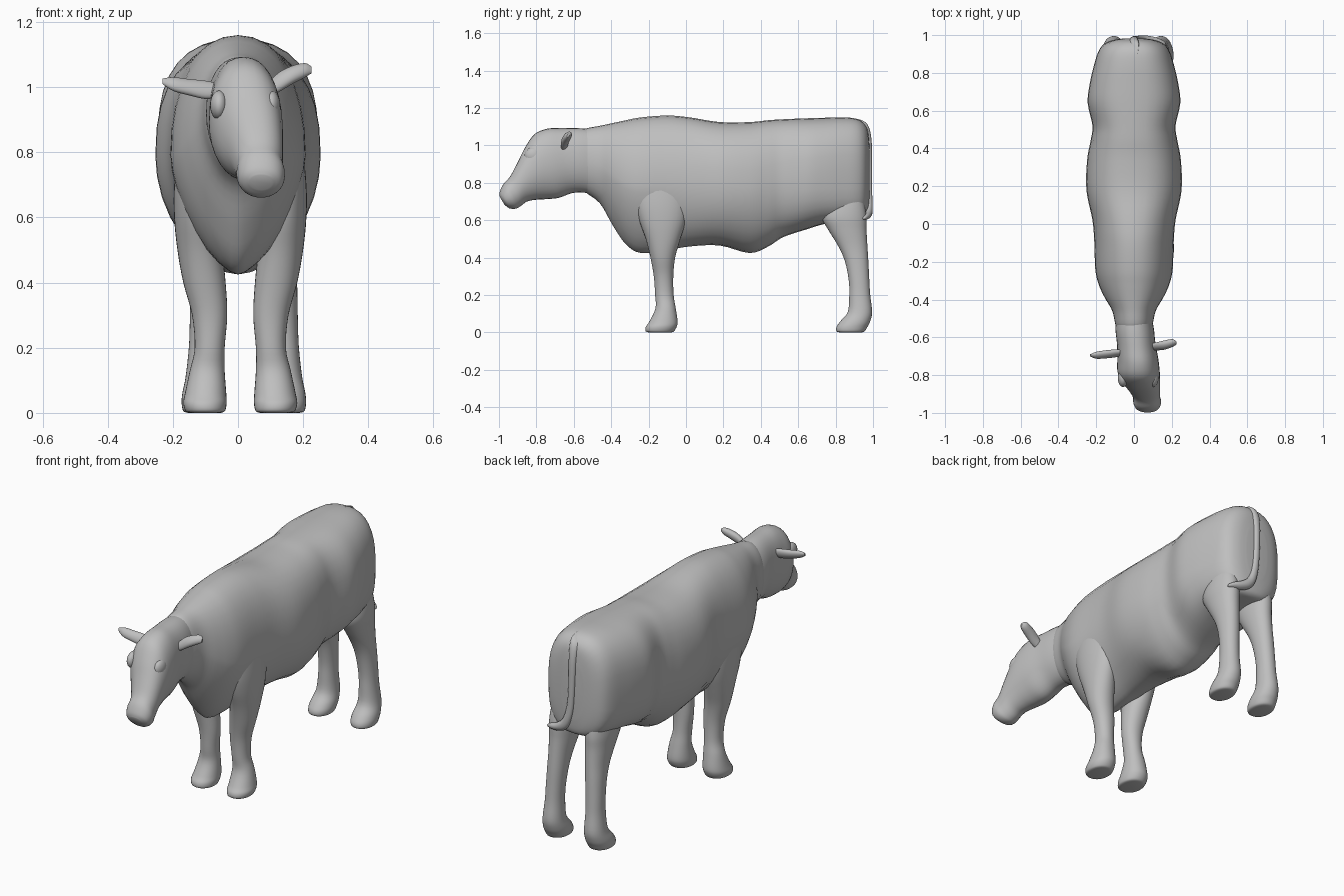
import bpy, bmesh, math
from mathutils import Vector

coat = bpy.data.materials.new("grey_coat")
coat.diffuse_color = (0.52, 0.52, 0.52, 1)
SEG = 32


def spow(v, p):
    return math.copysign(abs(v) ** p, v)


def smooth_rows(rows, steps):
    """Catmull-Rom interpolation between ring descriptions."""
    out = []
    for i in range(len(rows) - 1):
        a, b, c, d = (rows[max(0, i - 1)], rows[i], rows[i + 1],
                      rows[min(len(rows) - 1, i + 2)])
        for s in range(steps):
            t = s / steps
            out.append([0.5 * (2 * q + (r - p) * t + (2 * p - 5 * q + 4 * r - w) * t * t
                               + (3 * q - p - 3 * r + w) * t ** 3)
                        for p, q, r, w in zip(a, b, c, d)])
    out.append(list(rows[-1]))
    return out


def finish(ob):
    ob.data.materials.append(coat)
    bpy.context.view_layer.objects.active = ob
    for o in bpy.context.selected_objects:
        o.select_set(False)
    ob.select_set(True)
    bpy.ops.object.shade_smooth_by_angle(angle=math.radians(50))
    return ob


def loft(name, rows, ring, steps=4):
    """Skin closed rings; ring(row) gives centre, side axis, up axis, upper and lower roundness."""
    bm = bmesh.new()
    loops = []
    for row in smooth_rows(rows, steps):
        c, u, v, up, low = ring(row)
        loop = []
        for k in range(SEG):
            a = 2 * math.pi * k / SEG
            e = 2 / (up if math.sin(a) > 0 else low)
            loop.append(bm.verts.new(c + u * spow(math.cos(a), e) + v * spow(math.sin(a), e)))
        loops.append(loop)
    for a, b in zip(loops, loops[1:]):
        for k in range(SEG):
            j = (k + 1) % SEG
            bm.faces.new((a[k], a[j], b[j], b[k]))
    bm.faces.new(loops[0])
    bm.faces.new(loops[-1])
    bmesh.ops.recalc_face_normals(bm, faces=bm.faces)
    me = bpy.data.meshes.new(name)
    bm.to_mesh(me)
    bm.free()
    ob = bpy.data.objects.new(name, me)
    bpy.context.collection.objects.link(ob)
    return finish(ob)


def torso_ring(r):
    y, top, bot, w, low = r
    up = 2.15 + .35 * min(1, max(0, (y + .1) / .4))
    return (Vector((0, y, (top + bot) / 2)), Vector((w, 0, 0)),
            Vector((0, 0, (top - bot) / 2)), up, low)


def head_ring(r):
    yt, zt, yb, zb, w, x = r
    return (Vector((x, (yt + yb) / 2, (zt + zb) / 2)), Vector((w, 0, 0)),
            Vector((0, (yt - yb) / 2, (zt - zb) / 2)), 2.2, 2.0)


def leg_ring(side, shift):
    def ring(r):
        z, y0, y1, x0, x1 = r
        return (Vector((side * (x0 + x1) / 2 + shift, (y0 + y1) / 2, z)),
                Vector(((x1 - x0) / 2, 0, 0)), Vector((0, (y1 - y0) / 2, 0)), 2.1, 2.1)
    return ring


# Torso: y, top, bottom, half width, lower roundness
loft("torso", [
    (-.57, 1.05, .80, .07, 2.0), (-.54, 1.088, .752, .096, 2.0), (-.46, 1.105, .69, .115, 1.8),
    (-.39, 1.12, .57, .155, 1.6), (-.32, 1.135, .47, .187, 1.5), (-.24, 1.15, .425, .205, 1.5),
    (-.10, 1.16, .44, .21, 1.7), (.02, 1.15, .46, .22, 1.9), (.18, 1.125, .465, .252, 2.0),
    (.34, 1.125, .425, .248, 1.8), (.44, 1.135, .46, .23, 2.0), (.52, 1.14, .51, .22, 2.2),
    (.64, 1.145, .55, .245, 2.6), (.74, 1.148, .58, .235, 3.0), (.84, 1.15, .595, .212, 3.3),
    (.91, 1.143, .60, .19, 3.3), (.95, 1.12, .605, .162, 3.0), (.972, 1.08, .63, .118, 2.5),
    (.981, 1.0, .70, .065, 2.2)], torso_ring)

# Neck and head turned slightly aside: top y, top z, bottom y, bottom z, half width, centre x
loft("head", [
    (-.50, 1.085, -.50, .74, .095, 0), (-.57, 1.092, -.55, .748, .102, .004),
    (-.66, 1.092, -.61, .745, .102, .012),
    (-.74, 1.09, -.68, .72, .108, .02), (-.81, 1.06, -.745, .713, .112, .024),
    (-.86, .99, -.80, .71, .102, .036), (-.90, .91, -.85, .70, .084, .054),
    (-.94, .835, -.885, .675, .072, .066), (-.975, .795, -.91, .662, .074, .07),
    (-.995, .755, -.945, .664, .062, .071), (-.998, .73, -.972, .685, .035, .071)], head_ring)

# Legs: z, back and front limits in y, inner and outer limits in x
front_leg = [(.88, -.20, -.06, .10, .17), (.82, -.26, .0, .09, .19), (.70, -.27, .01, .07, .203),
             (.60, -.25, .0, .062, .203), (.50, -.215, -.03, .055, .193),
             (.40, -.19, -.058, .045, .175), (.30, -.172, -.068, .04, .148),
             (.20, -.165, -.066, .048, .14), (.13, -.163, -.055, .048, .155),
             (.06, -.195, -.045, .043, .17), (.03, -.215, -.05, .042, .175),
             (.006, -.215, -.065, .047, .168), (0, -.195, -.08, .06, .155)]
hind_leg = [(.76, .78, .92, .09, .16), (.70, .75, .95, .065, .18), (.62, .725, .965, .055, .19),
            (.55, .76, .965, .06, .185), (.46, .815, .97, .072, .178), (.38, .85, .975, .08, .178),
            (.28, .87, .98, .088, .18), (.20, .873, .985, .09, .183), (.11, .865, .995, .085, .193),
            (.06, .825, .985, .078, .203), (.03, .805, .97, .078, .205),
            (.006, .805, .955, .085, .20), (0, .825, .935, .1, .185)]
for side, label, hind_shift in ((1, "right", .004), (-1, "left", .032)):
    loft("front_leg_" + label, front_leg, leg_ring(side, .007))
    loft("hind_leg_" + label, hind_leg, leg_ring(side, hind_shift))


# Ears: flattened tapering lofts swept outward (x, y, z, half thickness, half height)
def ear_ring(r):
    x, y, z, t, h = r
    return Vector((x, y, z)), Vector((0, t, 0)), Vector((0, .3 * h, h)), 2, 2


loft("ear_right", [(.09, -.65, .99, .016, .022), (.125, -.647, 1.015, .02, .03),
                   (.165, -.64, 1.037, .023, .028), (.205, -.63, 1.052, .019, .022),
                   (.226, -.63, 1.053, .006, .01)], ear_ring)
loft("ear_left", [(-.06, -.68, .99, .016, .022), (-.10, -.685, .992, .019, .028),
                  (-.15, -.69, 1.0, .02, .025), (-.2, -.695, 1.01, .017, .021),
                  (-.232, -.695, 1.018, .005, .008)], ear_ring)

# Soft brow bulges
for x, label in ((.102, "right"), (-.058, "left")):
    bpy.ops.mesh.primitive_uv_sphere_add(segments=20, ring_count=12, location=(x, -.815, .945))
    brow = bpy.context.object
    brow.name = "brow_" + label
    brow.scale = (.028, .048, .045)
    finish(brow)


# Tail lying against the rump, its tuft swept to one side
def tail_ring(r):
    x, y, z, w, d = r
    return Vector((x, y, z)), Vector((w, 0, .5 * w)), Vector((0, d, 0)), 2, 2


loft("tail", [(0, .90, 1.135, .02, .015), (0, .95, 1.11, .026, .02), (0, .974, 1.03, .022, .018),
              (.003, .98, .88, .018, .015), (.012, .98, .76, .018, .015),
              (.035, .98, .68, .02, .018), (.07, .975, .64, .026, .022),
              (.115, .965, .62, .026, .022), (.15, .955, .61, .016, .015),
              (.165, .95, .605, .004, .005)], tail_ring)
